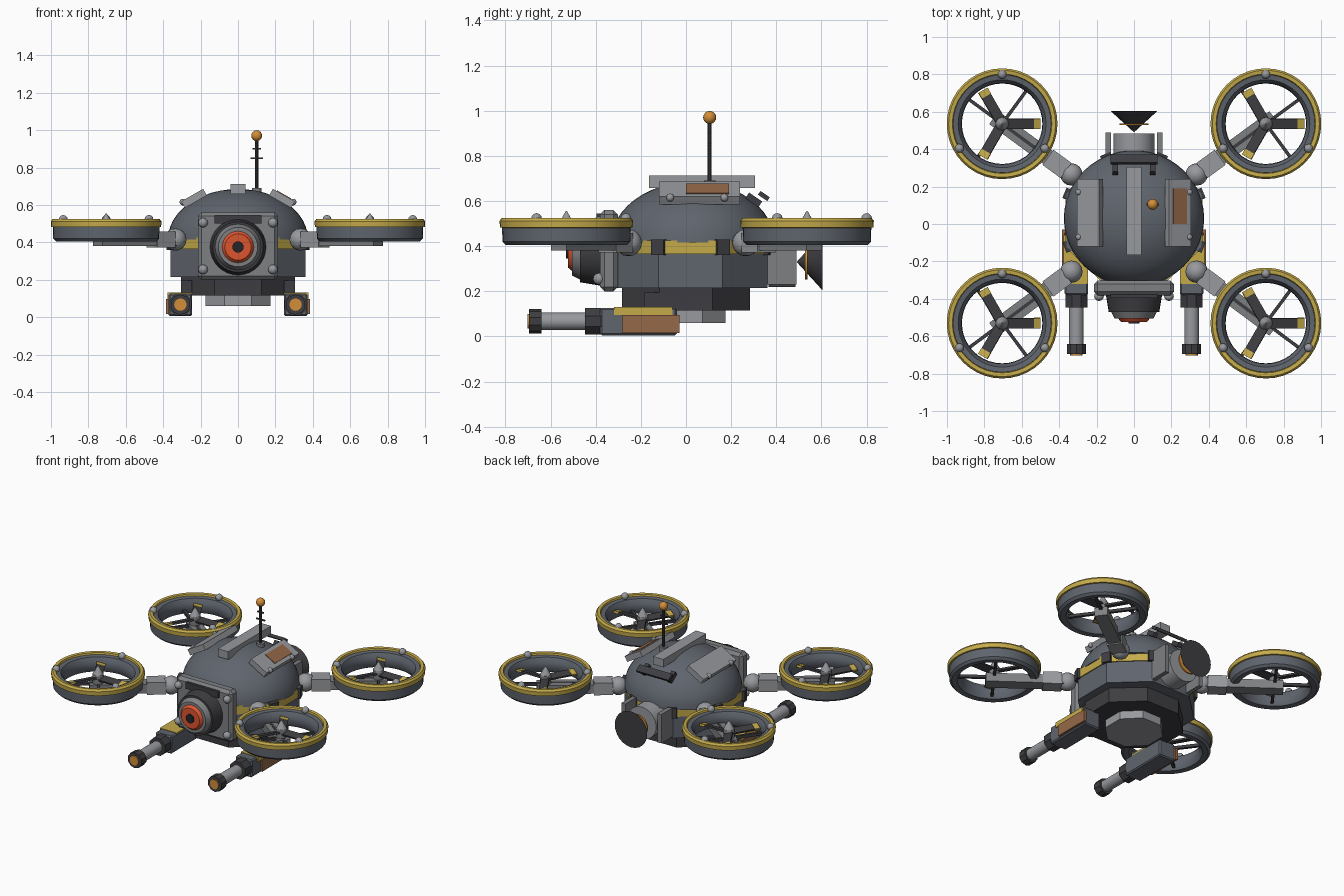
import bpy, bmesh, math
from mathutils import Matrix, Vector, Euler

if "Cube" in bpy.data.objects:
    bpy.data.objects.remove(bpy.data.objects["Cube"])

COLOURS = {
    "slate": (0.115, 0.13, 0.155), "mid_grey": (0.21, 0.215, 0.225),
    "light_grey": (0.31, 0.32, 0.34), "charcoal": (0.048, 0.048, 0.054),
    "black": (0.018, 0.018, 0.02), "yellow": (0.56, 0.41, 0.07),
    "brown": (0.30, 0.14, 0.065), "amber": (0.65, 0.27, 0.04),
    "red": (0.72, 0.09, 0.03),
}
MATS = {}
for key, rgb in COLOURS.items():
    MATS[key] = bpy.data.materials.new(key)
    MATS[key].diffuse_color = (*rgb, 1)


def finish(name, bm, mat, matrix, smooth=False, bevel=0.0):
    bm.transform(matrix)
    bmesh.ops.recalc_face_normals(bm, faces=bm.faces)
    mesh = bpy.data.meshes.new(name)
    bm.to_mesh(mesh)
    bm.free()
    mesh.materials.append(MATS[mat])
    ob = bpy.data.objects.new(name, mesh)
    bpy.context.collection.objects.link(ob)
    if bevel:
        mod = ob.modifiers.new("bevel", "BEVEL")
        mod.width, mod.segments = bevel, 1
    if smooth:
        bpy.ops.object.select_all(action="DESELECT")
        ob.select_set(True)
        bpy.context.view_layer.objects.active = ob
        bpy.ops.object.shade_smooth_by_angle(angle=math.radians(35))
    return ob


def box(name, loc, size, mat, rot=(0, 0, 0), bevel=0.0):
    bm = bmesh.new()
    bmesh.ops.create_cube(bm, size=1)
    m = Matrix.Translation(loc) @ Euler(rot).to_matrix().to_4x4() @ Matrix.Diagonal((*size, 1))
    return finish(name, bm, mat, m, bevel=bevel)


def cyl(name, loc, r, depth, mat, axis="Z", sides=24, r2=None, spin=0.0, stretch=1.0):
    bm = bmesh.new()
    bmesh.ops.create_cone(bm, cap_ends=True, segments=sides, radius1=r,
                          radius2=r if r2 is None else r2, depth=depth)
    turn = {"Z": Matrix(), "Y": Matrix.Rotation(math.pi / 2, 4, "X"),
            "X": Matrix.Rotation(math.pi / 2, 4, "Y")}[axis]
    m = Matrix.Translation(loc) @ Matrix.Diagonal((1, stretch, 1, 1)) @ turn @ Matrix.Rotation(spin, 4, "Z")
    return finish(name, bm, mat, m, smooth=sides > 12)


def ball(name, loc, r, mat, seg=16):
    bm = bmesh.new()
    bmesh.ops.create_uvsphere(bm, u_segments=seg, v_segments=seg // 2, radius=r)
    return finish(name, bm, mat, Matrix.Translation(loc), smooth=True)


def lathe(name, profile, loc, mat, closed=True, sides=40, matrix=Matrix()):
    bm = bmesh.new()
    vs = [bm.verts.new((r, 0, z)) for r, z in profile]
    n = len(vs)
    edges = [bm.edges.new((vs[i], vs[(i + 1) % n])) for i in range(n if closed else n - 1)]
    bmesh.ops.spin(bm, geom=vs + edges, cent=(0, 0, 0), axis=(0, 0, 1), angle=math.tau, steps=sides)
    bmesh.ops.remove_doubles(bm, verts=bm.verts, dist=1e-4)
    return finish(name, bm, mat, Matrix.Translation(loc) @ matrix, smooth=True)


def octagon(name, y, z0, z1, apothem, mat, stretch=1.0):
    return cyl(name, (0, y, (z0 + z1) / 2), apothem / math.cos(math.pi / 8), z1 - z0, mat,
               sides=8, spin=math.pi / 8, stretch=stretch)


# Hull: flattened dome above stacked octagonal decks
dome = [(0.375 * math.cos(i * math.pi / 24), 0.27 * math.sin(i * math.pi / 24)) for i in range(13)]
lathe("dome", [(0.0, 0.0)] + dome, (0, 0.03, 0.415), "slate", closed=False, sides=48,
      matrix=Matrix.Diagonal((1, 0.97, 1, 1)))
octagon("hull", 0.02, 0.215, 0.43, 0.36, "slate", 0.95)
octagon("hull_stripe", 0.02, 0.365, 0.425, 0.367, "yellow", 0.95)
octagon("lower_deck", 0, 0.115, 0.215, 0.305, "charcoal", 0.93)
octagon("belly_plate", 0, 0.06, 0.115, 0.175, "light_grey")
for i in range(8):
    a = (i + 0.5) * math.pi / 4
    box("stripe_clamp", (0.385 * math.cos(a), 0.02 + 0.366 * math.sin(a), 0.395),
        (0.035, 0.06, 0.07), "charcoal", (0, 0, a))

# Roof armour
box("roof_ridge", (0, 0.07, 0.685), (0.08, 0.47, 0.055), "light_grey")
for s in (-1, 1):
    box("roof_side_plate", (s * 0.235, 0.06, 0.635), (0.135, 0.36, 0.04), "light_grey", (0, s * 0.52, 0))
    for y in (-0.07, 0.17):
        ball("roof_rivet", (s * 0.295, y, 0.615), 0.018, "light_grey", 12)
box("roof_patch", (0.245, 0.095, 0.652), (0.085, 0.19, 0.009), "brown", (0, 0.52, 0))
box("rear_vent", (0, 0.345, 0.622), (0.25, 0.05, 0.02), "charcoal", (-0.6, 0, 0))
for s in (-1, 1):
    box("rear_vent_foot", (s * 0.1, 0.30, 0.605), (0.03, 0.07, 0.03), "charcoal", (-0.6, 0, 0))

# Antenna mast
cyl("antenna_base", (0.1, 0.105, 0.675), 0.025, 0.03, "mid_grey", sides=12)
cyl("antenna_mast", (0.1, 0.105, 0.81), 0.009, 0.29, "charcoal", sides=10)
for z, w in ((0.85, 0.065), (0.9, 0.045)):
    box("antenna_bar", (0.1, 0.105, z), (w, 0.01, 0.008), "charcoal")
ball("antenna_tip", (0.1, 0.105, 0.97), 0.029, "amber")

# Front camera
box("camera_plate", (0, -0.342, 0.38), (0.43, 0.08, 0.36), "mid_grey", bevel=0.02)
box("camera_brow", (0, -0.386, 0.522), (0.25, 0.02, 0.045), "charcoal")
for s in (-1, 1):
    for z in (0.255, 0.505):
        ball("camera_bolt", (s * 0.187, -0.386, z), 0.026, "light_grey", 12)
cyl("camera_housing", (0, -0.425, 0.375), 0.15, 0.09, "charcoal", "Y", 32, r2=0.135)
cyl("camera_barrel", (0, -0.485, 0.375), 0.125, 0.04, "mid_grey", "Y", 32, r2=0.105)
cyl("camera_lens", (0, -0.512, 0.375), 0.088, 0.022, "red", "Y", 32, r2=0.07)
cyl("camera_pupil", (0, -0.526, 0.375), 0.03, 0.012, "black", "Y", 16)

# Rear pod and dish
cyl("rear_pod", (0, 0.425, 0.33), 0.11, 0.12, "light_grey", "Y", 28)
for s in (-1, 1):
    box("rear_pod_fin", (s * 0.138, 0.425, 0.33), (0.03, 0.13, 0.2), "mid_grey")
cyl("dish_plate", (0, 0.533, 0.33), 0.078, 0.01, "amber", "Y", 24)
cyl("dish", (0, 0.548, 0.33), 0.125, 0.112, "charcoal", "Y", 24, r2=0.002)

# Side guns
for s in (-1, 1):
    x = s * 0.308
    box("gun_body", (x, -0.21, 0.066), (0.125, 0.34, 0.122), "slate", bevel=0.008)
    box("gun_stripe", (x + s * 0.004, -0.19, 0.113), (0.13, 0.26, 0.036), "yellow")
    box("gun_side_plate", (s * 0.375, -0.157, 0.056), (0.02, 0.255, 0.08), "brown")
    box("gun_mount", (s * 0.275, -0.12, 0.16), (0.06, 0.13, 0.07), "charcoal")
    cyl("gun_collar", (x, -0.412, 0.067), 0.063, 0.07, "charcoal", "Y", 8, spin=math.pi / 8)
    cyl("gun_barrel", (x, -0.545, 0.067), 0.039, 0.2, "light_grey", "Y", 20)
    cyl("gun_muzzle", (x, -0.668, 0.067), 0.054, 0.055, "charcoal", "Y", 10)
    cyl("gun_tip", (x, -0.697, 0.067), 0.033, 0.01, "amber", "Y", 16)

# Rotors with their arms
SHROUD = [(0.283, 0.42), (0.285, 0.485), (0.262, 0.512), (0.235, 0.508), (0.218, 0.48),
          (0.215, 0.44), (0.232, 0.408), (0.268, 0.405)]
BAND = [(0.278, 0.48), (0.294, 0.483), (0.296, 0.512), (0.286, 0.525), (0.266, 0.523), (0.262, 0.508)]
for sx in (-1, 1):
    for sy in (-1, 1):
        c = Vector((sx * 0.705, sy * 0.533 + 0.003, 0))
        root = Vector((sx * 0.335, sy * 0.26 + 0.005, 0))
        way = (c - root).normalized()
        yaw = math.atan2(way.y, way.x)
        lathe("rotor_shroud", SHROUD, c, "slate")
        lathe("rotor_band", BAND, c, "yellow")
        ball("arm_joint", root + Vector((0, 0, 0.415)), 0.06, "light_grey")
        end = c + way * 0.055
        mid = (root + end) / 2
        box("arm", mid + Vector((0, 0, 0.41)), ((end - root).length, 0.085, 0.06), "mid_grey", (0, 0, yaw))
        box("arm_sleeve", root + way * 0.095 + Vector((0, 0, 0.415)), (0.12, 0.1, 0.085),
            "light_grey", (0, 0, yaw))
        cyl("rotor_motor", c + Vector((0, 0, 0.455)), 0.035, 0.09, "mid_grey", sides=16)
        cyl("rotor_cap", c + Vector((0, 0, 0.525)), 0.036, 0.06, "light_grey", sides=16, r2=0.003)
        for k in range(4):
            a = yaw + math.pi / 4 + k * math.pi / 2 + math.pi / 4
            d = Vector((math.cos(a), math.sin(a), 0))
            box("rotor_strut", c + d * 0.12 + Vector((0, 0, 0.432)), (0.22, 0.018, 0.02),
                "charcoal", (0, 0, a))
        for k in range(3):
            a = k * math.tau / 3
            d = Vector((math.cos(a), math.sin(a), 0))
            box("rotor_blade", c + d * 0.095 + Vector((0, 0, 0.475)), (0.15, 0.055, 0.012),
                "charcoal", (0.25, 0, a))
            box("rotor_blade_tip", c + d * 0.188 + Vector((0, 0, 0.475)), (0.036, 0.057, 0.014),
                "yellow", (0.25, 0, a))
            b = a + math.pi / 2
            ball("shroud_bolt", c + Vector((0.264 * math.cos(b), 0.264 * math.sin(b), 0.522)),
                 0.024, "light_grey", 12)

for m in bpy.data.materials:
    if m.users and not m.is_grease_pencil:
        m.use_nodes = True
        m.node_tree.nodes["Principled BSDF"].inputs["Base Color"].default_value = m.diffuse_color
